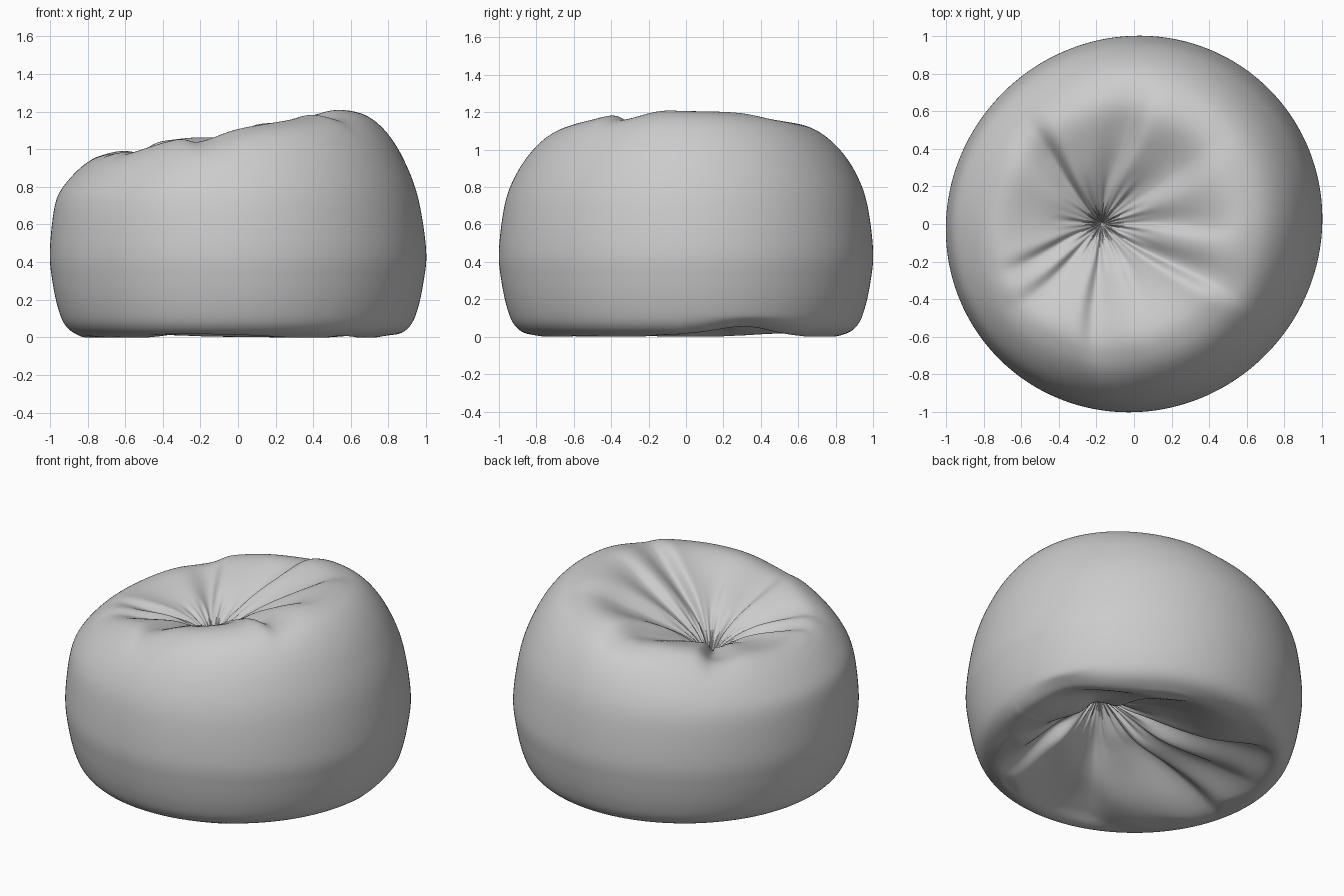
import bpy, bmesh, math
from mathutils import Vector

if "Cube" in bpy.data.objects:
    bpy.data.objects.remove(bpy.data.objects["Cube"])

SEG, SUB = 288, 7

# Profile stations: (radius, height, centre x, centre y), top pinch to bottom pinch
PROFILE = [
    (0.004, 0.74, -0.17, 0.0), (0.04, 0.805, -0.17, 0.0), (0.11, 0.885, -0.165, 0.0),
    (0.25, 0.975, -0.15, 0.0), (0.43, 1.05, -0.13, 0.0), (0.60, 1.10, -0.11, 0.0),
    (0.72, 1.075, -0.085, 0.0), (0.82, 1.00, -0.06, 0.0), (0.908, 0.872, -0.03, 0.0),
    (0.968, 0.71, -0.007, 0.0), (1.0, 0.46, 0.0, 0.0), (0.987, 0.30, 0.0, 0.0),
    (0.955, 0.15, 0.0, 0.0), (0.915, 0.06, 0.0, 0.0), (0.85, 0.015, 0.0, 0.0),
    (0.76, 0.012, 0.01, 0.0), (0.60, 0.065, 0.04, -0.01), (0.42, 0.145, 0.09, -0.04),
    (0.24, 0.24, 0.14, -0.07), (0.09, 0.355, 0.17, -0.09), (0.004, 0.435, 0.18, -0.10),
]
# Creases: (angle in degrees, depth, angular width, outer reach)
TOP_FOLDS = [
    (134, 0.075, 8, 0.78), (84, 0.07, 10, 0.80), (41, 0.055, 13, 0.72), (2, 0.04, 8, 0.65),
    (-33, 0.07, 7, 0.80), (-68, 0.02, 7, 0.50), (-98, 0.045, 8, 0.88),
    (-138, 0.055, 8, 0.74), (-158, 0.045, 7, 0.68),
]
BOTTOM_FOLDS = [
    (30, 0.05, 14, 0.8), (78, 0.06, 13, 0.85), (135, 0.08, 9, 0.92), (162, 0.04, 8, 0.8),
    (196, 0.07, 9, 0.9), (250, 0.07, 14, 0.88), (315, 0.08, 10, 0.92), (345, 0.04, 9, 0.8),
]


def smooth(a, b, x):
    t = min(1, max(0, (x - a) / (b - a)))
    return t * t * (3 - 2 * t)


def spline(points, sub):
    """Catmull-Rom curve through the stations."""
    pts = [Vector(p) for p in points]
    out = []
    for i in range(len(pts) - 1):
        a, b, c, d = (pts[max(i - 1, 0)], pts[i], pts[i + 1], pts[min(i + 2, len(pts) - 1)])
        for k in range(sub):
            t = k / sub
            out.append(0.5 * (2 * b + (c - a) * t + (2 * a - 5 * b + 4 * c - d) * t * t
                              + (3 * b - a - 3 * c + d) * t ** 3))
    return out + [pts[-1]]


def folds(table, deg, r):
    """Crease depth at an angle and radius, with one steep and one soft side."""
    total = 0
    for ang, depth, width, reach in table:
        d = (deg - ang - 3 * math.sin(5 * r + ang) + 180) % 360 - 180
        w = width * (1.7 if d > 0 else 0.75)
        fade = smooth(0.0, 0.35, r) * (1 - smooth(reach * 0.6, reach * 1.1, r))
        total += depth * fade * (math.exp(-(d / w) ** 2) - 0.35 * math.exp(-(d / (2.6 * w)) ** 2))
    ripple = smooth(0.0, 0.06, r) * (1 - smooth(0.08, 0.32, r))
    a = math.radians(deg)
    return total + 0.006 * ripple * (math.sin(17 * a) + 0.7 * math.sin(29 * a + 1))


# Cushion body: one continuous sack gathered at the top and underneath
bm = bmesh.new()
rings = []
for n, (r, h, cx, cy) in enumerate(spline(PROFILE, SUB)):
    ring = []
    top = n < 10 * SUB
    inside = 1 - smooth(0.74, 0.88, r) if n > 13 * SUB else 0
    for s in range(SEG):
        deg = s * 360 / SEG
        a = math.radians(deg)
        oval = r * (1 + 0.014 * math.sin(2 * a))            # slightly longer on one diagonal
        x, y, z = cx + oval * math.cos(a), cy + oval * math.sin(a), h
        if top:
            z -= folds(TOP_FOLDS, deg, r)
            tilt = smooth(0.60, 1.08, h) if n > 5 * SUB else 1
            z *= 1 + 0.172 * x * tilt                       # seat slopes up to the right
        else:
            z += folds(BOTTOM_FOLDS, deg, r) * inside
            z += 0.02 * inside * math.sin(3 * a + 9 * r) * smooth(0.1, 0.3, r)
            lift = math.exp(-((deg - 22) / 14) ** 2) * (1 - smooth(0.02, 0.12, h))
            z = max(z + 0.04 * lift, 0.0)
        ring.append(bm.verts.new((x, y, z)))
    rings.append(ring)
for up, low in zip(rings, rings[1:]):
    for s in range(SEG):
        t = (s + 1) % SEG
        bm.faces.new((up[s], low[s], low[t], up[t]))
bm.faces.new(rings[0])
bm.faces.new(rings[-1][::-1])
bmesh.ops.recalc_face_normals(bm, faces=bm.faces[:])

mesh = bpy.data.meshes.new("beanbag_cushion")
bm.to_mesh(mesh)
bm.free()
fabric = bpy.data.materials.new("grey fabric")
fabric.diffuse_color = (0.6, 0.6, 0.6, 1)
fabric.use_nodes = True
fabric.node_tree.nodes["Principled BSDF"].inputs["Base Color"].default_value = fabric.diffuse_color
mesh.materials.append(fabric)
for p in mesh.polygons:
    p.use_smooth = True
cushion = bpy.data.objects.new("beanbag_cushion", mesh)
bpy.context.collection.objects.link(cushion)
